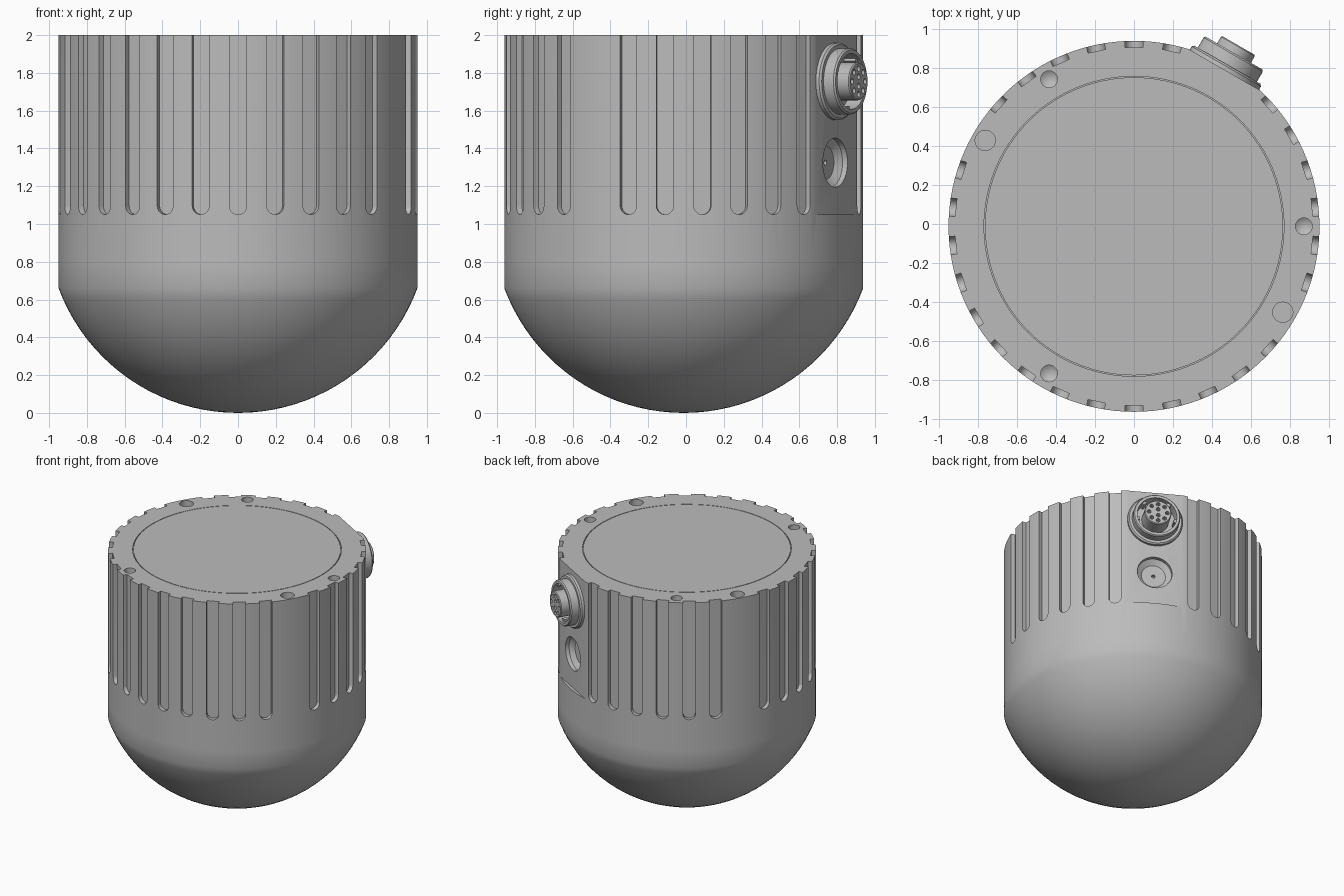
import bpy, bmesh, math
from mathutils import Matrix, Vector

if "Cube" in bpy.data.objects:
    bpy.data.objects.remove(bpy.data.objects["Cube"])

R = 0.95
BASE = Matrix.Translation((0, -0.012, 0))
FLAT = 0.926          # distance of the connector flat from the axis
SLOT_Z = 1.05         # lower end of slots and flat

metal = bpy.data.materials.new("grey metal")
metal.use_nodes = True
grey = (0.5, 0.5, 0.5, 1)
metal.diffuse_color = grey
metal.node_tree.nodes["Principled BSDF"].inputs["Base Color"].default_value = grey


def outward(angle, dist, z):
    """Frame whose local z points away from the axis and local x points down."""
    return (BASE @ Matrix.Rotation(math.radians(angle), 4, 'Z')
            @ Matrix.Translation((dist, 0, z)) @ Matrix.Rotation(math.pi / 2, 4, 'Y'))


def lathe(bm, profile, segs, matrix, closed=False):
    """Spin (radius, height) points around local z."""
    rings = []
    for r, h in profile:
        n = 1 if r == 0 else segs
        rings.append([bm.verts.new(matrix @ Vector((r * math.cos(2 * math.pi * i / segs),
                                                    r * math.sin(2 * math.pi * i / segs), h)))
                      for i in range(n)])
    pairs = list(zip(rings, rings[1:]))
    if closed:
        pairs.append((rings[-1], rings[0]))
    for a, b in pairs:
        for i in range(segs):
            j = (i + 1) % segs
            quad = [a[i % len(a)], a[j % len(a)], b[j % len(b)], b[i % len(b)]]
            bm.faces.new(list(dict.fromkeys(quad)))


def prism(bm, outline, depth, matrix):
    """Extrude a local x-y outline along local z."""
    low = [bm.verts.new(matrix @ Vector((x, y, 0))) for x, y in outline]
    high = [bm.verts.new(matrix @ Vector((x, y, depth))) for x, y in outline]
    bm.faces.new(low)
    bm.faces.new(high)
    for i in range(len(low)):
        j = (i + 1) % len(low)
        bm.faces.new((low[i], low[j], high[j], high[i]))


def finish(bm, name):
    bmesh.ops.recalc_face_normals(bm, faces=bm.faces)
    mesh = bpy.data.meshes.new(name)
    bm.to_mesh(mesh)
    bm.free()
    mesh.materials.append(metal)
    obj = bpy.data.objects.new(name, mesh)
    bpy.context.collection.objects.link(obj)
    return obj


def select(obj):
    bpy.ops.object.select_all(action='DESELECT')
    obj.select_set(True)
    bpy.context.view_layer.objects.active = obj


def cut(obj, bm):
    """Subtract the cutter and discard it."""
    cutter = finish(bm, "cutter")
    cutter.hide_render = True
    mod = obj.modifiers.new("cut", 'BOOLEAN')
    mod.operation, mod.solver, mod.object = 'DIFFERENCE', 'EXACT', cutter
    select(obj)
    bpy.ops.object.modifier_apply(modifier=mod.name)
    bpy.data.objects.remove(cutter)


def smooth(obj):
    select(obj)
    bpy.ops.object.shade_smooth_by_angle(angle=math.radians(30))


# Rounded bottom: a spherical cap running up into a short straight wall
rim_z, join_z = 0.66, 0.8
ball = (R * R + rim_z * rim_z) / (2 * rim_z)
sweep = math.asin(R / ball)
dome_profile = [(ball * math.sin(sweep * i / 20), ball * (1 - math.cos(sweep * i / 20)))
                for i in range(21)]
bm = bmesh.new()
lathe(bm, dome_profile + [(R, join_z), (0, join_z)], 120, BASE)
smooth(finish(bm, "dome"))

# Housing with the round lid seam in its top face
bm = bmesh.new()
lathe(bm, [(0, join_z), (R, join_z), (R, 2), (0.768, 2), (0.768, 1.99),
           (0.763, 1.99), (0.763, 2), (0, 2)], 120, BASE)
housing = finish(bm, "housing")

# Flat for the connector
bm = bmesh.new()
prism(bm, [(-1, -0.3), (0, -0.3), (0, 0.3), (-1, 0.3)], 0.2, outward(60, FLAT, SLOT_Z))
cut(housing, bm)

# Round-ended slots around the wall, skipping the flat and the two wide screw holes
bm = bmesh.new()
w = 0.046
slot = [(-1, w), (-1, -w)] + [(-w + w * math.cos(a), w * math.sin(a)) for a in
                             (math.pi * (i / 10 - 0.5) for i in range(11))]
for angle in range(6, 366, 12):
    if angle not in (54, 66, 150, 330):
        prism(bm, slot, 0.15, outward(angle, 0.917, SLOT_Z))

# Screw holes: three with pointed ends, two flat
for angle in (0, 120, 240):
    spot = Matrix.Rotation(math.radians(angle), 4, 'Z') @ Matrix.Translation((0.87, 0, 2))
    lathe(bm, [(0, -0.15), (0.043, -0.12), (0.043, 0.1), (0, 0.1)], 24, BASE @ spot)
for angle in (150, 330):
    spot = Matrix.Rotation(math.radians(angle), 4, 'Z') @ Matrix.Translation((0.88, 0, 2))
    lathe(bm, [(0, -0.1), (0.052, -0.1), (0.052, 0.1), (0, 0.1)], 24, BASE @ spot)

# Round recess with a pin hole under the connector
lathe(bm, [(0, -0.09), (0.014, -0.09), (0.014, -0.06), (0.09, -0.06), (0.13, -0.03),
           (0.13, 0.1), (0, 0.1)], 40, outward(60, FLAT, 1.325))
cut(housing, bm)
smooth(housing)

# Connector: flange and open collar
socket = outward(60, FLAT, 1.755)
bm = bmesh.new()
lathe(bm, [(0, -0.02), (0.205, -0.02), (0.205, 0.02), (0.195, 0.03), (0.175, 0.03),
           (0.175, 0.09), (0.168, 0.099), (0.148, 0.099), (0.148, 0.01), (0, 0.01)], 48, socket)
smooth(finish(bm, "connector_collar"))

# Connector: keying ribs inside the collar
bm = bmesh.new()
for angle in (0, 80, 140, 220, 280):
    prism(bm, [(0.13, -0.015), (0.155, -0.015), (0.155, 0.015), (0.13, 0.015)], 0.08,
          socket @ Matrix.Rotation(math.radians(angle), 4, 'Z'))
finish(bm, "connector_keys")

# Connector: plug with pin holes
bm = bmesh.new()
lathe(bm, [(0, 0), (0.1, 0), (0.1, 0.138), (0.094, 0.144), (0, 0.144)], 48, socket)
plug = finish(bm, "connector_plug")
bm = bmesh.new()
holes = [(0.068, i * 45) for i in range(8)] + [(0.025, 0), (0.025, 180)]
for r, angle in holes:
    spot = Matrix.Rotation(math.radians(angle), 4, 'Z') @ Matrix.Translation((r, 0, 0.144))
    lathe(bm, [(0, -0.04), (0.015, -0.04), (0.015, 0.02), (0, 0.02)], 16, socket @ spot)
cut(plug, bm)
smooth(plug)
